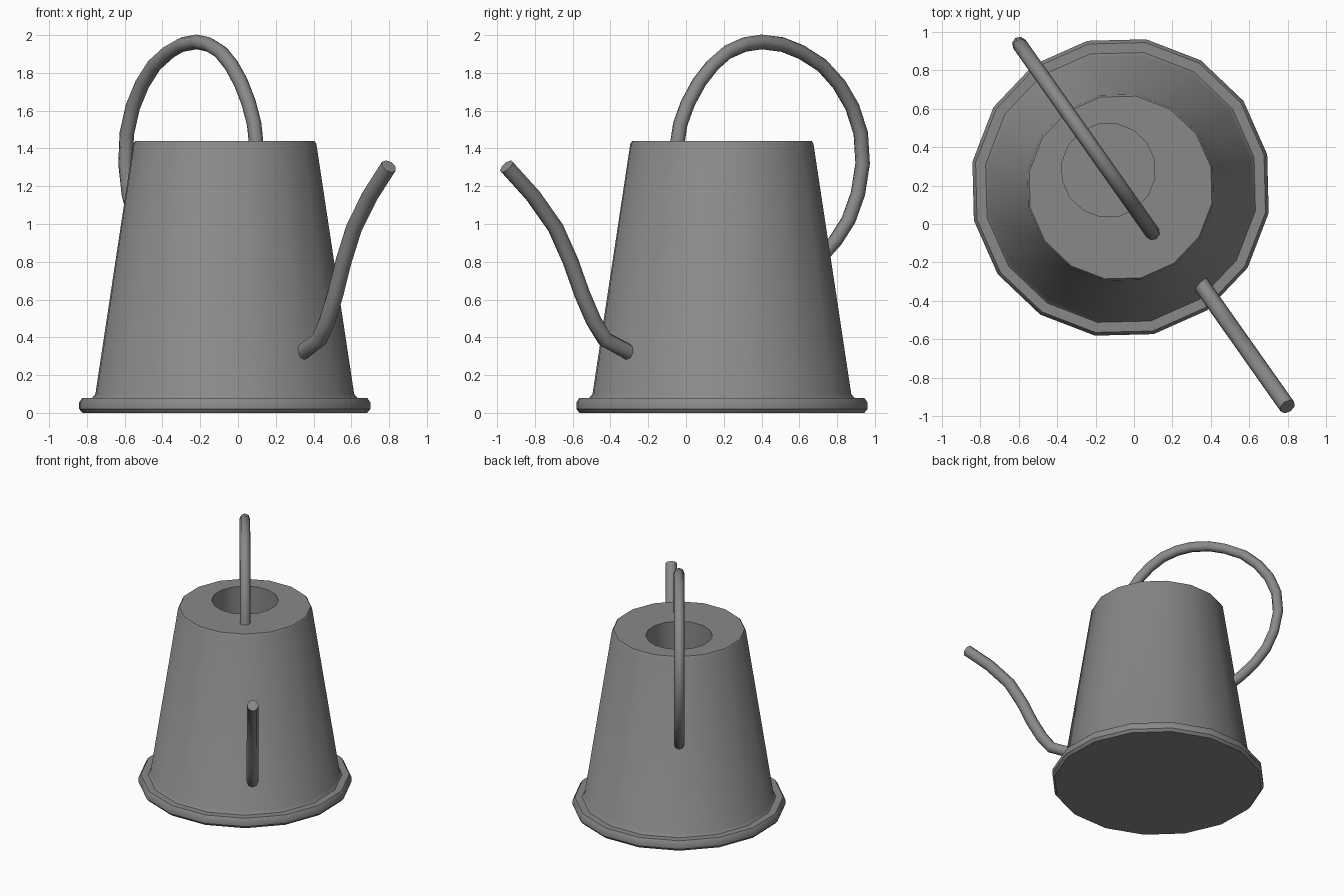
import bpy, bmesh, math
from mathutils import Vector

if "Cube" in bpy.data.objects:
    bpy.data.objects.remove(bpy.data.objects["Cube"])

CENTRE = Vector((-0.07, 0.19, 0))
ANGLE = math.radians(-54.8)                      # spout direction
D = Vector((math.cos(ANGLE), math.sin(ANGLE), 0))
N = Vector((-D.y, D.x, 0))
Z = Vector((0, 0, 1))

grey = bpy.data.materials.new("grey metal")
grey.diffuse_color = (0.25, 0.25, 0.25, 1)
grey.use_nodes = True
grey.node_tree.nodes["Principled BSDF"].inputs["Base Color"].default_value = grey.diffuse_color


def place(s, t, z):
    """s along the spout direction, t sideways, z up"""
    return CENTRE + D * s + N * t + Z * z


def skin(name, rings, smooth=35):
    """Bridge rings of points and cap both ends"""
    bm = bmesh.new()
    vs = [[bm.verts.new(p) for p in ring] for ring in rings]
    n = len(vs[0])
    for a, b in zip(vs, vs[1:]):
        for i in range(n):
            j = (i + 1) % n
            bm.faces.new((a[i], a[j], b[j], b[i]))
    bm.faces.new(vs[0][::-1])
    bm.faces.new(vs[-1])
    bmesh.ops.recalc_face_normals(bm, faces=bm.faces)
    me = bpy.data.meshes.new(name)
    bm.to_mesh(me)
    bm.free()
    ob = bpy.data.objects.new(name, me)
    bpy.context.collection.objects.link(ob)
    me.materials.append(grey)
    bpy.ops.object.select_all(action='DESELECT')
    ob.select_set(True)
    bpy.context.view_layer.objects.active = ob
    bpy.ops.object.shade_smooth_by_angle(angle=math.radians(smooth))
    return ob


def circle(r, z, shift=0, n=16):
    return [place(shift + r * math.cos(2 * math.pi * i / n),
                  r * math.sin(2 * math.pi * i / n), z) for i in range(n)]


def tube(name, path, r, side=0, n=8):
    """Tube along (s, z) points in the plane of the spout and handle"""
    pts = [Vector(p) for p in path]
    rings = []
    for k, p in enumerate(pts):
        tan = (pts[min(k + 1, len(pts) - 1)] - pts[max(k - 1, 0)]).normalized()
        ring = []
        for i in range(n):
            a = 2 * math.pi * i / n
            u, t = r * math.cos(a), r * math.sin(a)
            ring.append(place(p.x - tan.y * u, side + t, p.y + tan.x * u))
        rings.append(ring)
    return skin(name, rings, 50)


# Body: base rim, tapered wall, top, off-centre filling hole
outer = [(0.765, 0), (0.782, 0.02), (0.782, 0.055), (0.765, 0.08),
         (0.712, 0.08), (0.695, 0.10), (0.492, 1.425), (0.482, 1.44)]
rings = [circle(r, z) for r, z in outer]
rings += [circle(0.245, 1.44, -0.11), circle(0.245, 1.14, -0.11)]
skin("can_body", rings)

# Handle, read as (y, z) from the side view
handle = [(-0.05, 1.40), (-0.03, 1.53), (0.01, 1.64), (0.07, 1.75), (0.14, 1.84),
          (0.22, 1.91), (0.31, 1.95), (0.40, 1.964), (0.51, 1.95), (0.61, 1.91),
          (0.72, 1.84), (0.81, 1.74), (0.88, 1.62), (0.925, 1.48), (0.935, 1.32),
          (0.91, 1.16), (0.86, 1.02), (0.79, 0.91), (0.71, 0.82), (0.62, 0.74)]
tube("handle", [((0.19 - y) / 0.817, z) for y, z in handle], 0.039)

# Spout, slightly off the handle plane
spout = [(-0.22, 0.28), (-0.31, 0.325), (-0.43, 0.39), (-0.49, 0.49), (-0.55, 0.63),
         (-0.61, 0.80), (-0.69, 0.98), (-0.81, 1.15), (-0.95, 1.305)]
tube("spout", [((0.22 - y) / 0.817, z) for y, z in spout], 0.043, 0.052)
